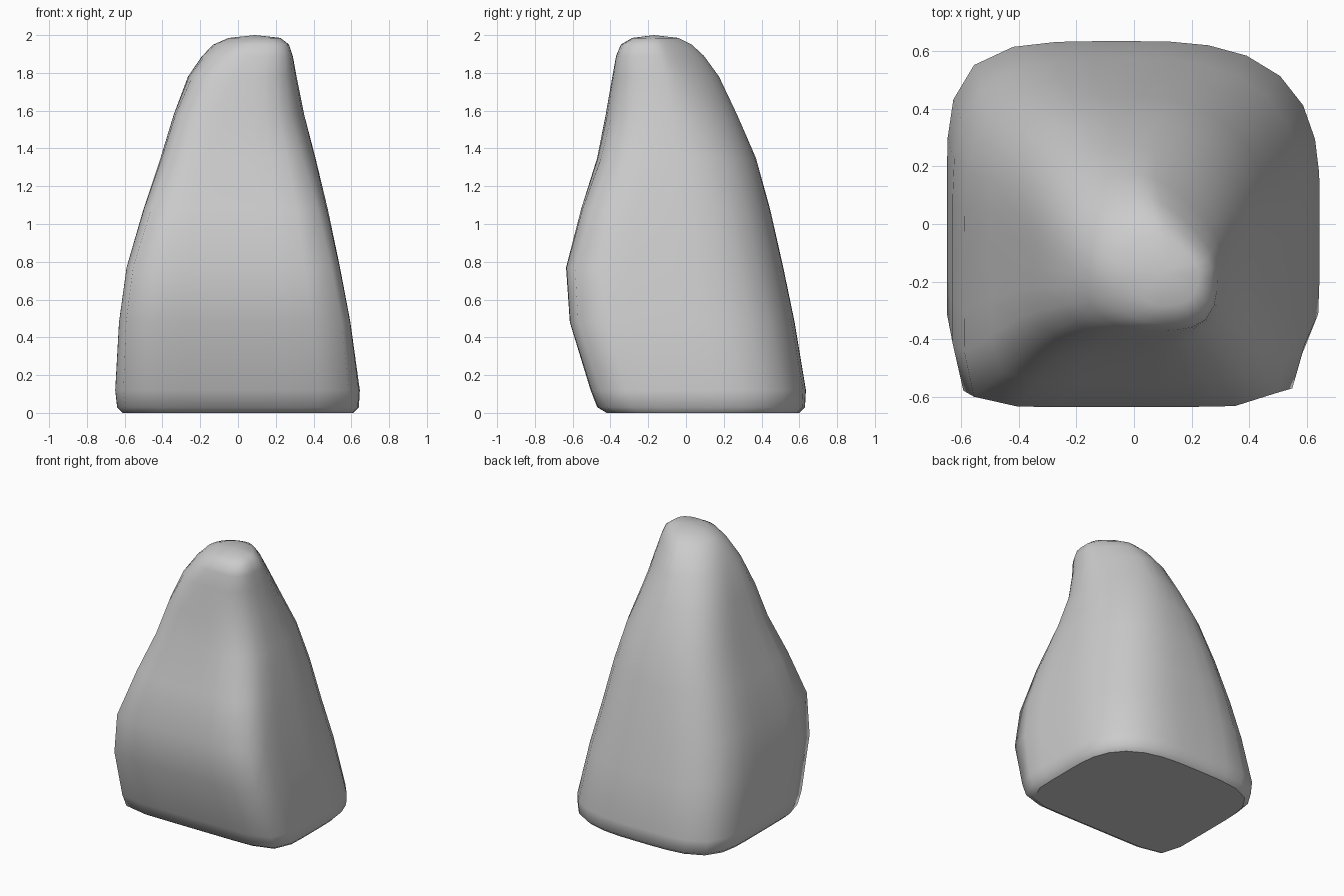
import bpy, bmesh, math

if "Cube" in bpy.data.objects:
    bpy.data.objects.remove(bpy.data.objects["Cube"])

# Ring profile: z, left x, right x, front y, back y,
# corner squareness: back-right, back-left, front-left, front-right
RINGS = [
    (0.00, -.610, .610, -.420, .600, 2.9, 4.2, 10., 7.0),
    (0.03, -.640, .640, -.470, .630, 2.9, 4.4, 10., 7.0),
    (0.12, -.650, .645, -.505, .635, 2.9, 4.4, 10., 7.0),
    (0.48, -.630, .595, -.615, .575, 2.8, 3.8, 11., 9.0),
    (0.77, -.590, .540, -.635, .515, 2.6, 3.4, 11., 8.0),
    (1.08, -.500, .475, -.555, .445, 2.4, 3.2, 8.0, 6.0),
    (1.35, -.410, .410, -.470, .370, 2.1, 3.0, 5.8, 3.8),
    (1.58, -.340, .350, -.425, .270, 1.75, 2.6, 4.8, 2.9),
    (1.78, -.265, .310, -.390, .175, 1.4, 2.3, 3.1, 3.2),
    (1.89, -.190, .290, -.370, .095, 1.3, 2.3, 2.2, 3.8),
    (1.95, -.130, .270, -.345, .030, 1.3, 2.2, 1.7, 3.8),
    (1.985, -.050, .225, -.285, -.040, 1.4, 2.2, 1.5, 3.0),
]
PER_CORNER = 8


def ring_points(z, x0, x1, y0, y1, *squareness):
    cx, cy = (x0 + x1) / 2, (y0 + y1) / 2
    a, b = (x1 - x0) / 2, (y1 - y0) / 2
    for i in range(4 * PER_CORNER):
        t = math.tau * i / (4 * PER_CORNER)
        n = squareness[i // PER_CORNER]
        c, s = math.cos(t), math.sin(t)
        r = (abs(c) ** n + abs(s) ** n) ** (-1 / n)
        yield cx + a * r * c, cy + b * r * s, z


# Lofted boulder body
bm = bmesh.new()
loops = [[bm.verts.new(p) for p in ring_points(*ring)] for ring in RINGS]
count = 4 * PER_CORNER
for low, high in zip(loops, loops[1:]):
    for i in range(count):
        j = (i + 1) % count
        bm.faces.new((low[i], low[j], high[j], high[i]))

# Softly domed tip
tip = bm.verts.new((0.09, -0.17, 2.0))
for i in range(count):
    bm.faces.new((loops[-1][i], loops[-1][(i + 1) % count], tip))
for face in bm.faces:
    face.smooth = True

# Flat underside with a crisp rim
underside = bm.faces.new(loops[0][::-1])
for edge in underside.edges:
    edge.smooth = False
bmesh.ops.recalc_face_normals(bm, faces=bm.faces)

mesh = bpy.data.meshes.new("standing_rock")
bm.to_mesh(mesh)
bm.free()
rock = bpy.data.objects.new("standing_rock", mesh)
bpy.context.collection.objects.link(rock)
